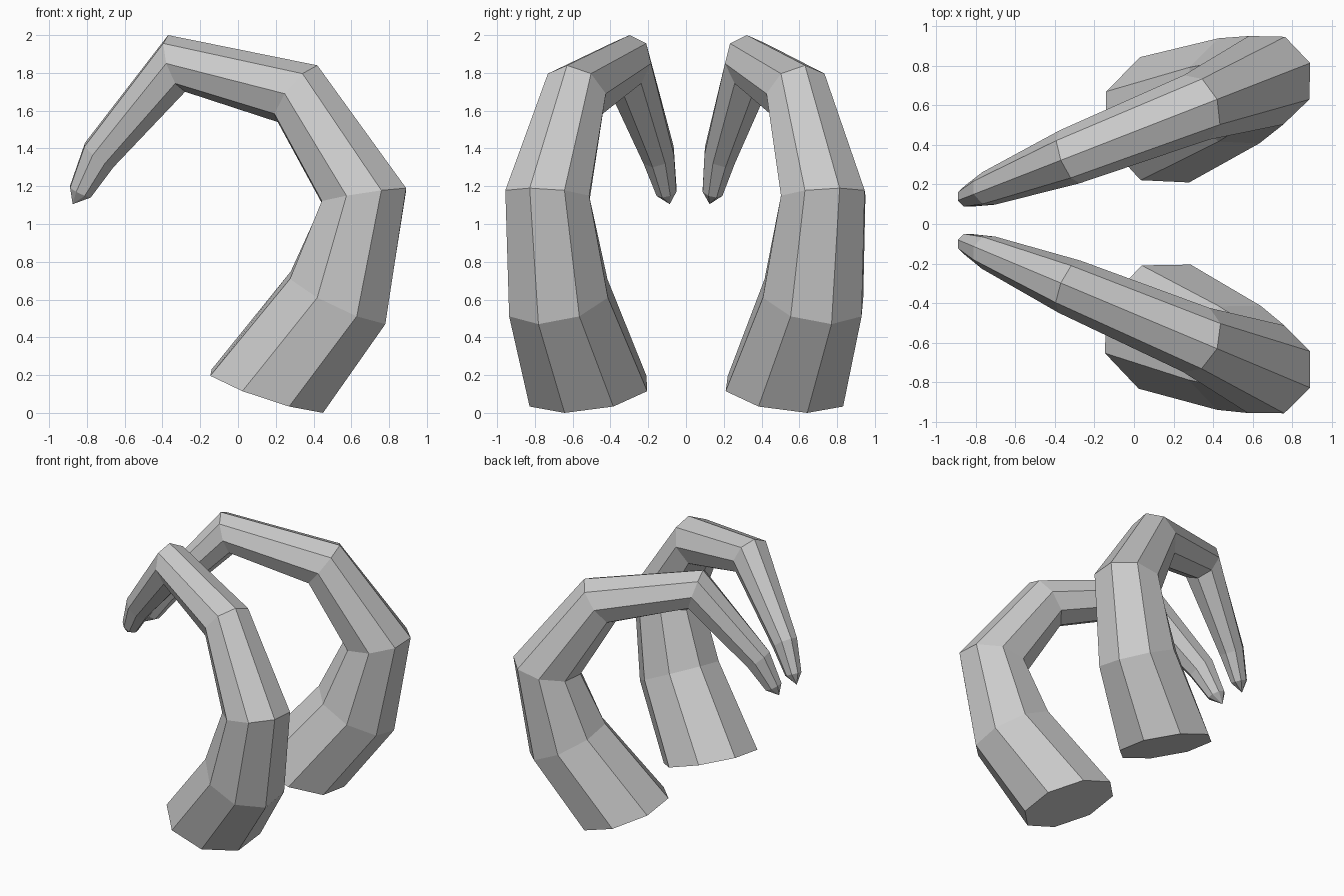
import bpy, bmesh
from math import cos, sin, pi, atan

if "Cube" in bpy.data.objects:
    bpy.data.objects.remove(bpy.data.objects["Cube"])

# Horn cross-sections: outer edge (x, z), inner edge (x, z), half width
RINGS = [
    (0.45, 0.00, -0.14, 0.23, 0.34),
    (0.78, 0.47, 0.28, 0.75, 0.285),
    (0.89, 1.19, 0.444, 1.11, 0.24),
    (0.42, 1.84, 0.21, 1.54, 0.175),
    (-0.37, 2.00, -0.28, 1.70, 0.143),
    (-0.81, 1.43, -0.66, 1.30, 0.088),
    (-0.89, 1.20, -0.78, 1.14, 0.056),
]
APEX = (-0.875, 1.105)
SIDES = 8


def make_horn(name, side, slope):
    """Loft octagons along a vertical plane turned by the given slope."""
    phi = atan(slope)

    def point(x, z, across=0.0):
        y = 0.63 + slope * (x - 0.42)
        return (x - across * sin(phi), side * (y + across * cos(phi)), z)

    bm = bmesh.new()
    loops = []
    for xo, zo, xi, zi, w in RINGS:
        cx, cz = (xo + xi) / 2, (zo + zi) / 2
        loop = []
        for k in range(SIDES):
            a = 2 * pi * k / SIDES
            loop.append(bm.verts.new(point(cx + (xo - cx) * cos(a),
                                           cz + (zo - cz) * cos(a),
                                           w * sin(a))))
        loops.append(loop)

    # Side walls, base cap and pointed tip
    for a, b in zip(loops, loops[1:]):
        for k in range(SIDES):
            n = (k + 1) % SIDES
            bm.faces.new((a[k], a[n], b[n], b[k]))
    bm.faces.new(loops[0][::-1])
    tip = bm.verts.new(point(*APEX))
    for k in range(SIDES):
        bm.faces.new((loops[-1][k], loops[-1][(k + 1) % SIDES], tip))

    bmesh.ops.recalc_face_normals(bm, faces=bm.faces)
    mesh = bpy.data.meshes.new(name)
    bm.to_mesh(mesh)
    bm.free()
    bpy.context.collection.objects.link(bpy.data.objects.new(name, mesh))


# The two horns are turned by slightly different angles
make_horn("front_horn", -1, 0.42)
make_horn("back_horn", 1, 0.39)
